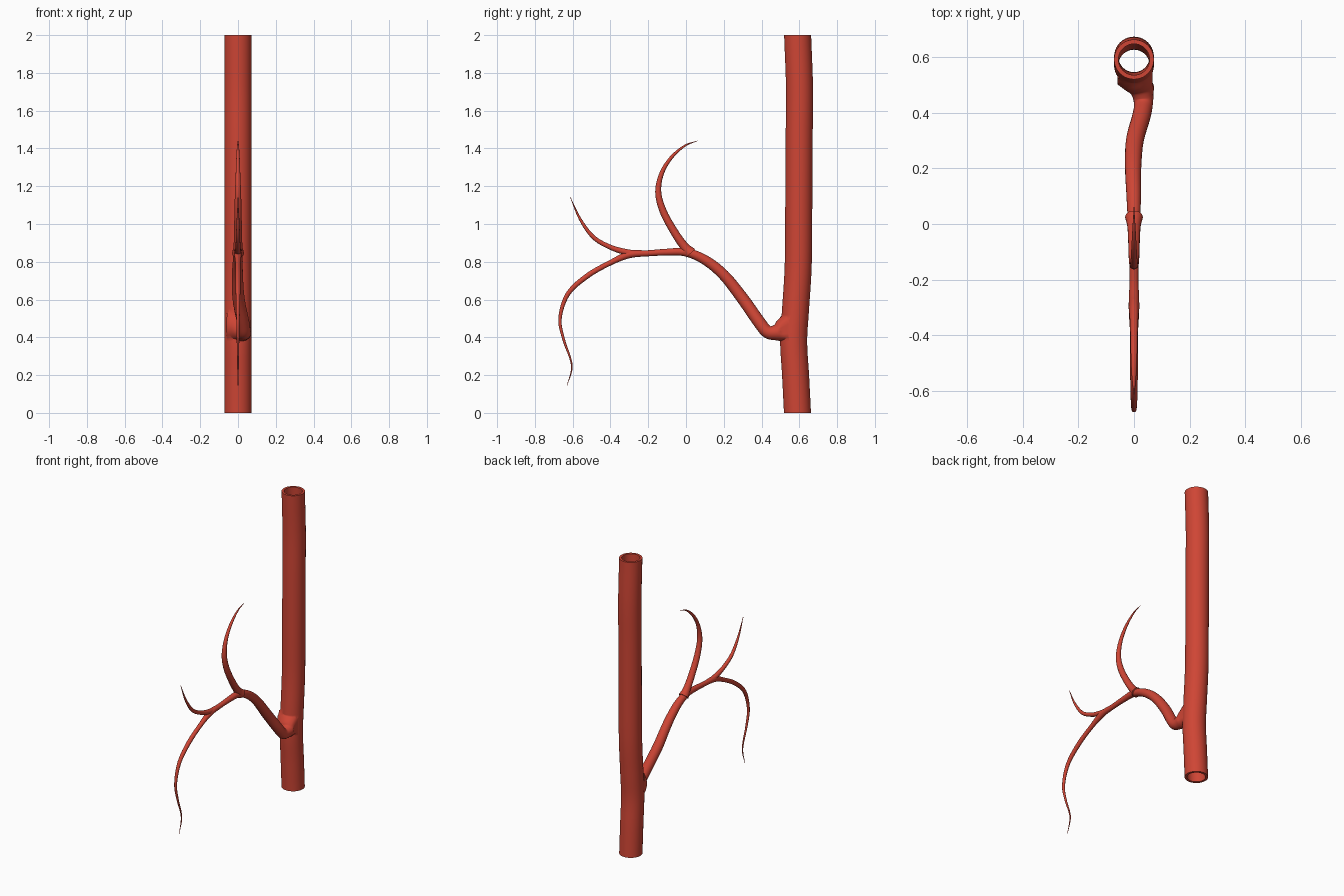
import bpy, bmesh, math
from mathutils import Vector

if "Cube" in bpy.data.objects:
    bpy.data.objects.remove(bpy.data.objects["Cube"])


def spline(pts, steps):
    """Smooth path through (x, y, z, radius) points."""
    p = [Vector(q) for q in pts]
    p = [2 * p[0] - p[1]] + p + [2 * p[-1] - p[-2]]
    out = []
    for i in range(1, len(p) - 2):
        a, b, c, d = p[i - 1:i + 3]
        for s in range(steps):
            t = s / steps
            out.append(0.5 * (2 * b + (c - a) * t + (2 * a - 5 * b + 4 * c - d) * t * t
                              + (3 * b - a - 3 * c + d) * t ** 3))
    out.append(p[-2])
    return out


def tube(name, pts, sides=20, steps=6, flat=False):
    """Closed tube swept along the path; flat keeps rings horizontal."""
    path = spline(pts, steps)
    bm = bmesh.new()
    rings = []
    u = Vector((1, 0, 0))
    for i, q in enumerate(path):
        t = (path[min(i + 1, len(path) - 1)].xyz - path[max(i - 1, 0)].xyz).normalized()
        if flat:
            t = Vector((0, 0, 1))
        u = (u - t * u.dot(t)).normalized()
        v = t.cross(u)
        r = max(q.w, 0.0015)
        rings.append([bm.verts.new(q.xyz + r * (u * math.cos(a) + v * math.sin(a)))
                      for a in (2 * math.pi * k / sides for k in range(sides))])
    for a, b in zip(rings, rings[1:]):
        for k in range(sides):
            j = (k + 1) % sides
            bm.faces.new((a[k], a[j], b[j], b[k]))
    bm.faces.new(rings[0][::-1])
    bm.faces.new(rings[-1])
    bmesh.ops.recalc_face_normals(bm, faces=bm.faces)
    me = bpy.data.meshes.new(name)
    bm.to_mesh(me)
    bm.free()
    ob = bpy.data.objects.new(name, me)
    bpy.context.collection.objects.link(ob)
    return ob


def combine(target, other, op):
    m = target.modifiers.new(op, 'BOOLEAN')
    m.object, m.operation, m.solver = other, op, 'EXACT'
    bpy.context.view_layer.objects.active = target
    bpy.ops.object.modifier_apply(modifier=m.name)
    bpy.data.objects.remove(other)


# main vessel, gently bent
R = 0.0715
line = [(0.59, 0.006), (0.58, 0.2), (0.57, 0.38), (0.58, 0.55), (0.594, 0.78), (0.597, 1.1),
        (0.599, 1.45), (0.601, 1.72), (0.591, 1.994)]
trunk = tube("vessel", [(0, y, z, R) for y, z in line], 40, 6, True)
for v in trunk.data.vertices:          # stretch the ends to full height
    v.co.z = 0 if v.co.z < 0.007 else 2 if v.co.z > 1.993 else v.co.z

# side branch with flared root, running on into the long drooping twig
branch_pts = [(0.0, 0.565, 0.45, 0.105), (0.018, 0.515, 0.437, 0.068), (0.03, 0.475, 0.425, 0.042),
              (0.034, 0.43, 0.43, 0.034), (0.026, 0.385, 0.484, 0.033), (0.003, 0.30, 0.605, 0.032),
              (-0.003, 0.2, 0.73, 0.029), (-0.001, 0.1, 0.81, 0.026), (0, 0, 0.85, 0.022),
              (0, -0.1, 0.851, 0.018), (0, -0.2, 0.845, 0.016), (0, -0.3, 0.838, 0.019),
              (0, -0.4, 0.795, 0.014), (0, -0.52, 0.727, 0.014), (0, -0.625, 0.63, 0.012),
              (0, -0.667, 0.5, 0.009), (0, -0.648, 0.39, 0.007), (0, -0.613, 0.29, 0.005),
              (0, -0.605, 0.23, 0.004), (0, -0.63, 0.145, 0.001)]
branch = tube("branch", branch_pts)

# upper hooked twig and small rising twig
twigs = [
    [(0, 0.025, 0.845, 0.032), (0, -0.008, 0.88, 0.024), (0, -0.06, 0.955, 0.021),
     (0, -0.12, 1.065, 0.019), (0, -0.147, 1.17, 0.016), (0, -0.128, 1.27, 0.012),
     (0, -0.075, 1.355, 0.009), (0, -0.005, 1.415, 0.005), (0, 0.06, 1.44, 0.001)],
    [(0, -0.25, 0.846, 0.014), (0, -0.31, 0.85, 0.016), (0, -0.40, 0.877, 0.013),
     (0, -0.49, 0.93, 0.011), (0, -0.56, 1.025, 0.007), (0, -0.612, 1.14, 0.001)]]
for pts in twigs:
    combine(branch, tube("twig", pts), 'UNION')
# flared root must stay on the front side of the vessel
for v in branch.data.vertices:
    if v.co.y > 0.565:
        v.co.y = 0.565
    if v.co.y > 0.5:
        v.co.x = max(-0.06, min(0.066, v.co.x))
combine(trunk, branch, 'UNION')

# hollow bore through the main vessel
bore = [(0, 0.592, -0.05, 0.056)] + [(0, y, z, 0.056) for y, z in line] + [(0, 0.588, 2.05, 0.056)]
combine(trunk, tube("bore", bore, 40, 6, True), 'DIFFERENCE')

mat = bpy.data.materials.new("vessel_red")
mat.diffuse_color = (0.62, 0.06, 0.035, 1)
mat.use_nodes = True
mat.node_tree.nodes["Principled BSDF"].inputs["Base Color"].default_value = mat.diffuse_color
trunk.data.materials.clear()
trunk.data.materials.append(mat)
for p in trunk.data.polygons:
    p.material_index = 0
bpy.ops.object.select_all(action='DESELECT')
trunk.select_set(True)
bpy.context.view_layer.objects.active = trunk
bpy.ops.object.shade_smooth_by_angle(angle=math.radians(50))
